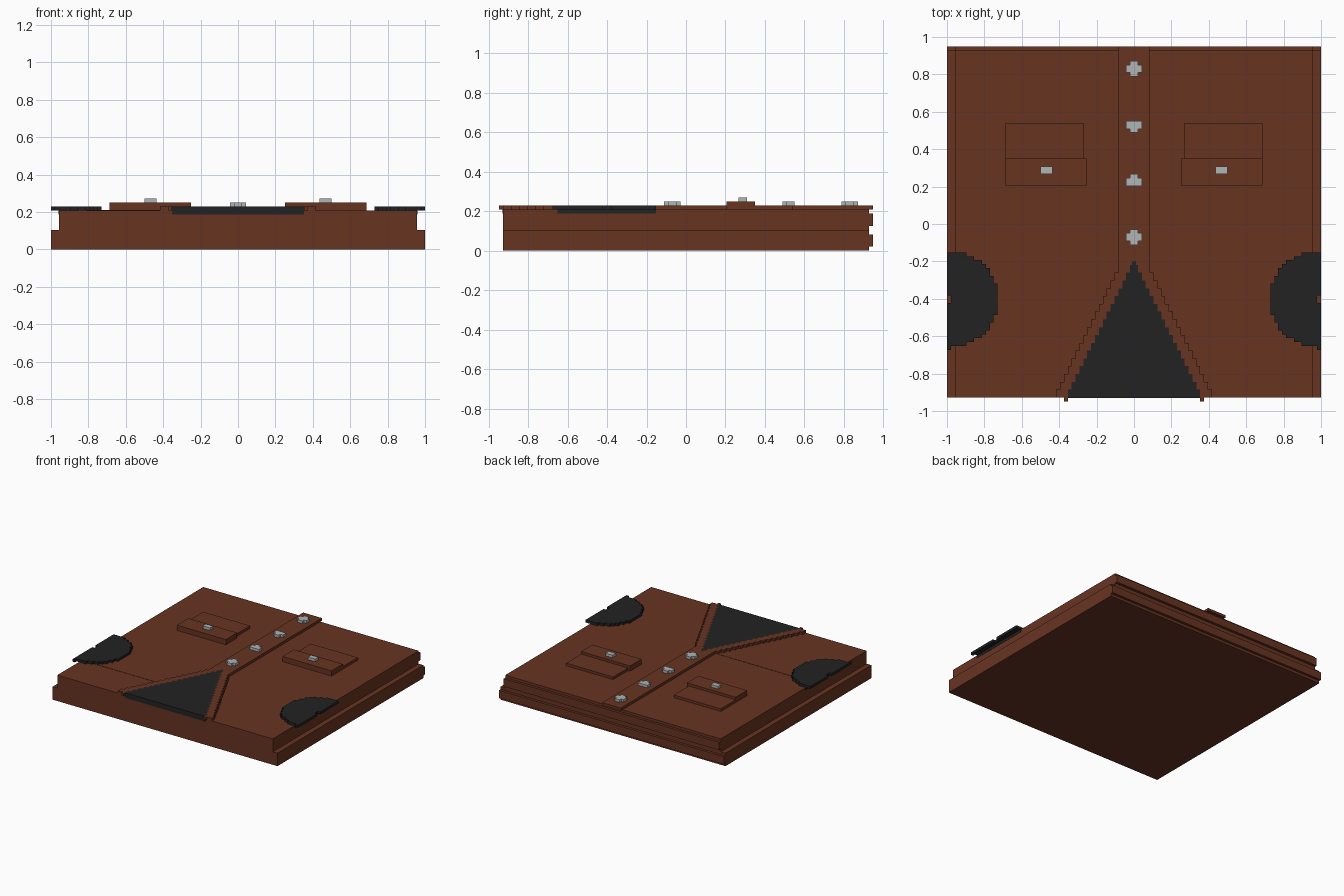
import bpy, bmesh, math

if "Cube" in bpy.data.objects:
    bpy.data.objects.remove(bpy.data.objects["Cube"])

U = 1 / 48                      # grid unit used by every part
FRONT, BACK = -0.927, 0.927


def material(name, rgb):
    m = bpy.data.materials.new(name)
    m.diffuse_color = (*rgb, 1)
    m.use_nodes = True
    m.node_tree.nodes["Principled BSDF"].inputs["Base Color"].default_value = m.diffuse_color
    return m


BROWN = material("brown cloth", (0.135, 0.034, 0.0155))
DARK = material("dark cloth", (0.016, 0.016, 0.016))
METAL = material("light grey metal", (0.44, 0.46, 0.47))


def prism(name, outline, z0, z1, mat):
    """Extrude a flat outline between two heights."""
    bm = bmesh.new()
    face = bm.faces.new([bm.verts.new((x, y, z0)) for x, y in outline])
    top = bmesh.ops.extrude_face_region(bm, geom=[face])["geom"]
    for v in top:
        if isinstance(v, bmesh.types.BMVert):
            v.co.z = z1
    bmesh.ops.recalc_face_normals(bm, faces=bm.faces)
    mesh = bpy.data.meshes.new(name)
    bm.to_mesh(mesh)
    bm.free()
    mesh.materials.append(mat)
    ob = bpy.data.objects.new(name, mesh)
    bpy.context.collection.objects.link(ob)
    return ob


def box(name, x0, x1, y0, y1, z0, z1, mat):
    return prism(name, [(x0, y0), (x1, y0), (x1, y1), (x0, y1)], z0, z1, mat)


# Body: wide lower slab, narrower upper slab, a ridge on the back of each
box("lower_body", -1, 1, FRONT, BACK, 0, 5 * U, BROWN)
box("upper_body", -46 * U, 46 * U, FRONT, BACK, 5 * U, 10 * U, BROWN)
box("lower_back_ridge", -1, 1, BACK, BACK + U, U, 4 * U, BROWN)
box("upper_back_ridge", -46 * U, 46 * U, BACK, BACK + U, 6 * U, 9 * U, BROWN)

# Button strip down the middle
Z1, Z2, Z3 = 10 * U, 11 * U, 12 * U
TIP = -0.198
box("button_strip", -4 * U, 4 * U, TIP, BACK + U, Z1, Z2, BROWN)

# Stepped neck opening with a band along each side
ROWS = 35


def stairs(width):
    pts = []
    for j in range(ROWS):
        x = width(j) * U
        pts += [(x, TIP - j * U), (x, TIP - (j + 1) * U)]
    return pts


def inner_width(j):
    return (j + 1) // 2 if j else 0.5


def outer_width(j):
    return max(4, inner_width(j) + 3)


inner, outer = stairs(inner_width), stairs(outer_width)
neck = inner + [(-x, y) for x, y in reversed(inner)]
prism("neck_panel", neck, Z1, Z2, DARK)
box("neck_panel_front", -17 * U, 17 * U, FRONT - 0.002, FRONT + U, 9 * U, Z2, DARK)
for s, side in ((-1, "left"), (1, "right")):
    band = [(s * x, y) for x, y in inner + outer[::-1]]
    prism(side + "_neck_band", band, Z1, Z2, BROWN)
    xs = sorted((s * 17 * U, s * 18 * U))
    box(side + "_band_tip", *xs, FRONT - U, FRONT, Z1, Z2, BROWN)

# Half-round side patches, stepped, overhanging the ledge
R, CX, CY = 12, 47, -0.402
for s, side in ((-1, "left"), (1, "right")):
    arc = []
    for j in range(-R, R):
        half = math.sqrt((R + 0.2) ** 2 - (j + 0.5) ** 2)
        x = s * (CX - round(half)) * U
        arc += [(x, CY + j * U), (x, CY + (j + 1) * U)]
    notch = [(s, CY + U), (s * CX * U, CY + U), (s * CX * U, CY - U), (s, CY - U)]
    top, low = CY + R * U, CY - R * U
    corner = [(s, low - U), (s * CX * U, low - U), (s * CX * U, low)]
    prism(side + "_patch", arc + [(s, top)] + notch + corner, Z1, Z2, DARK)
    xs = sorted((s * 45 * U, s * (46 * U + 0.002)))
    box(side + "_patch_edge", *xs, low, top, 9 * U, Z1, DARK)

# Pockets: low pouch, raised flap and a stud
for s, side in ((-1, "left"), (1, "right")):
    box(side + "_pocket", *sorted((s * 0.27, s * 0.6875)), 0.35, 0.54, Z1, Z2, BROWN)
    box(side + "_pocket_flap", *sorted((s * 0.252, s * 0.6875)), 0.205, 0.35, Z1, Z3, BROWN)
    box(side + "_pocket_stud", *sorted((s * 0.437, s * 0.5)), 0.267, 0.308, Z3, 13 * U, METAL)

# Flush panel between the left patch and the neck band
prism("side_panel", [(-0.955, -0.615), (-0.27, -0.615), (-0.11, -0.255), (-0.955, -0.255)],
      Z1, Z1 + 0.002, BROWN)

# Cross-shaped buttons; two of them lack one arm
for i, (y, up, down) in enumerate(((0.83, 2, 2), (0.53, 1, 2), (0.225, 2, 1), (-0.07, 2, 2))):
    a, b = U, 2 * U
    cross = [(-b, -a), (-a, -a), (-a, -down * U), (a, -down * U), (a, -a), (b, -a),
             (b, a), (a, a), (a, up * U), (-a, up * U), (-a, a), (-b, a)]
    pts = []
    for p in cross:             # skip repeated corners of a missing arm
        if not pts or p != pts[-1]:
            pts.append(p)
    prism(f"button_{i + 1}", [(x, y + dy) for x, dy in pts], Z2, Z3, METAL)
